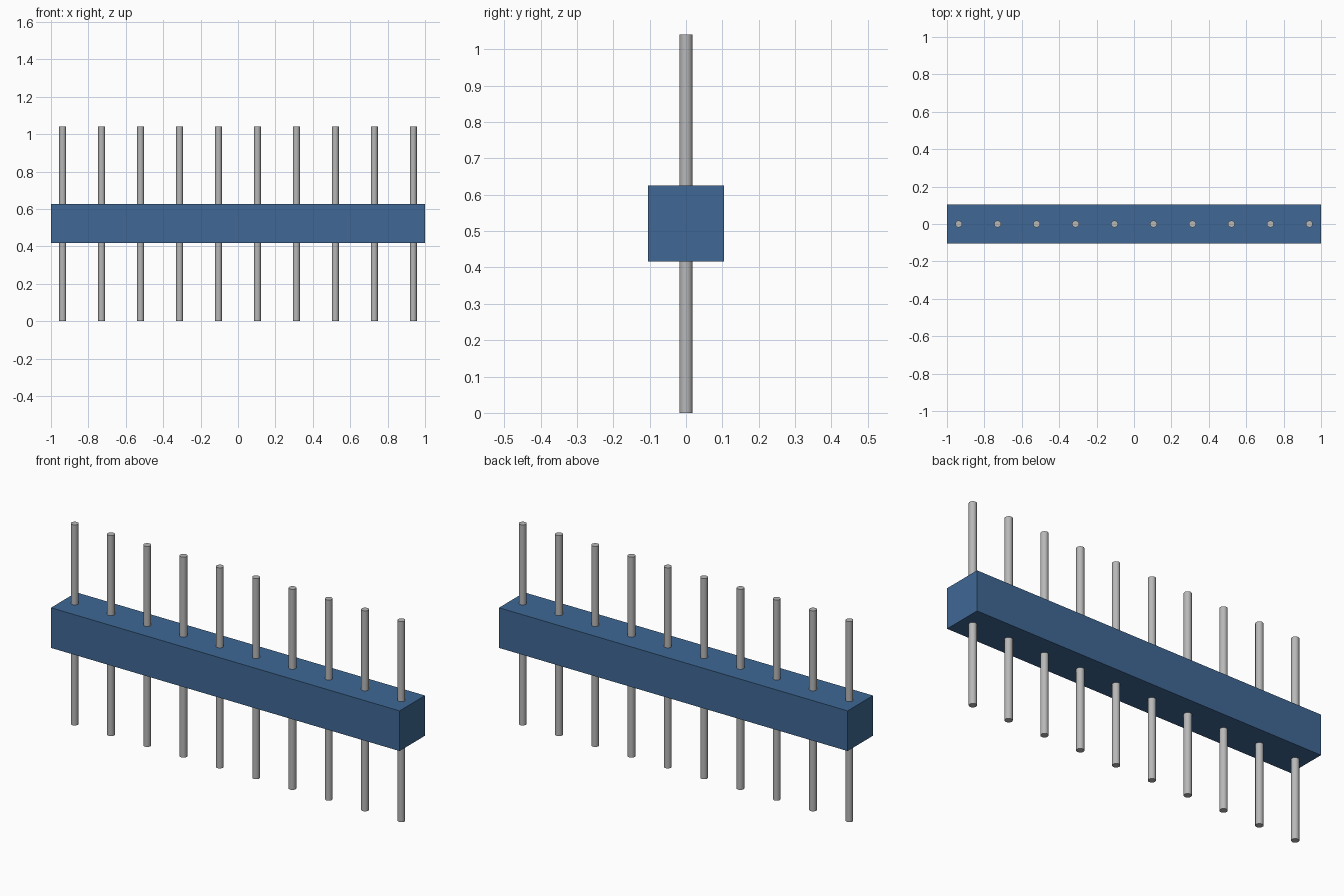
import bpy
import math

cube = bpy.data.objects.get("Cube")
if cube:
    bpy.data.objects.remove(cube, do_unlink=True)


def make_material(name, rgb):
    mat = bpy.data.materials.new(name)
    mat.use_nodes = True
    mat.diffuse_color = (*rgb, 1)
    mat.node_tree.nodes["Principled BSDF"].inputs["Base Color"].default_value = (*rgb, 1)
    return mat


blue = make_material("blue plastic", (0.05, 0.14, 0.30))
grey = make_material("grey metal", (0.48, 0.48, 0.48))

PITCH = 0.2083
PIN_COUNT = 10
HEIGHT = 1.04
PIN_RADIUS = 0.0185

# Long housing bar
bpy.ops.mesh.primitive_cube_add(size=1, location=(0, 0, 0.521))
housing = bpy.context.object
housing.name = "housing"
housing.scale = (2, PITCH, PITCH)
bpy.ops.object.transform_apply(location=False, rotation=False, scale=True)
housing.data.materials.append(blue)

# Row of round pins passing through the housing
for i in range(PIN_COUNT):
    x = (i - (PIN_COUNT - 1) / 2) * PITCH
    bpy.ops.mesh.primitive_cylinder_add(vertices=16, radius=PIN_RADIUS, depth=HEIGHT,
                                        location=(x, 0, HEIGHT / 2))
    pin = bpy.context.object
    pin.name = f"pin_{i + 1}"
    pin.data.materials.append(grey)
    bpy.ops.object.shade_smooth_by_angle(angle=math.radians(40))
